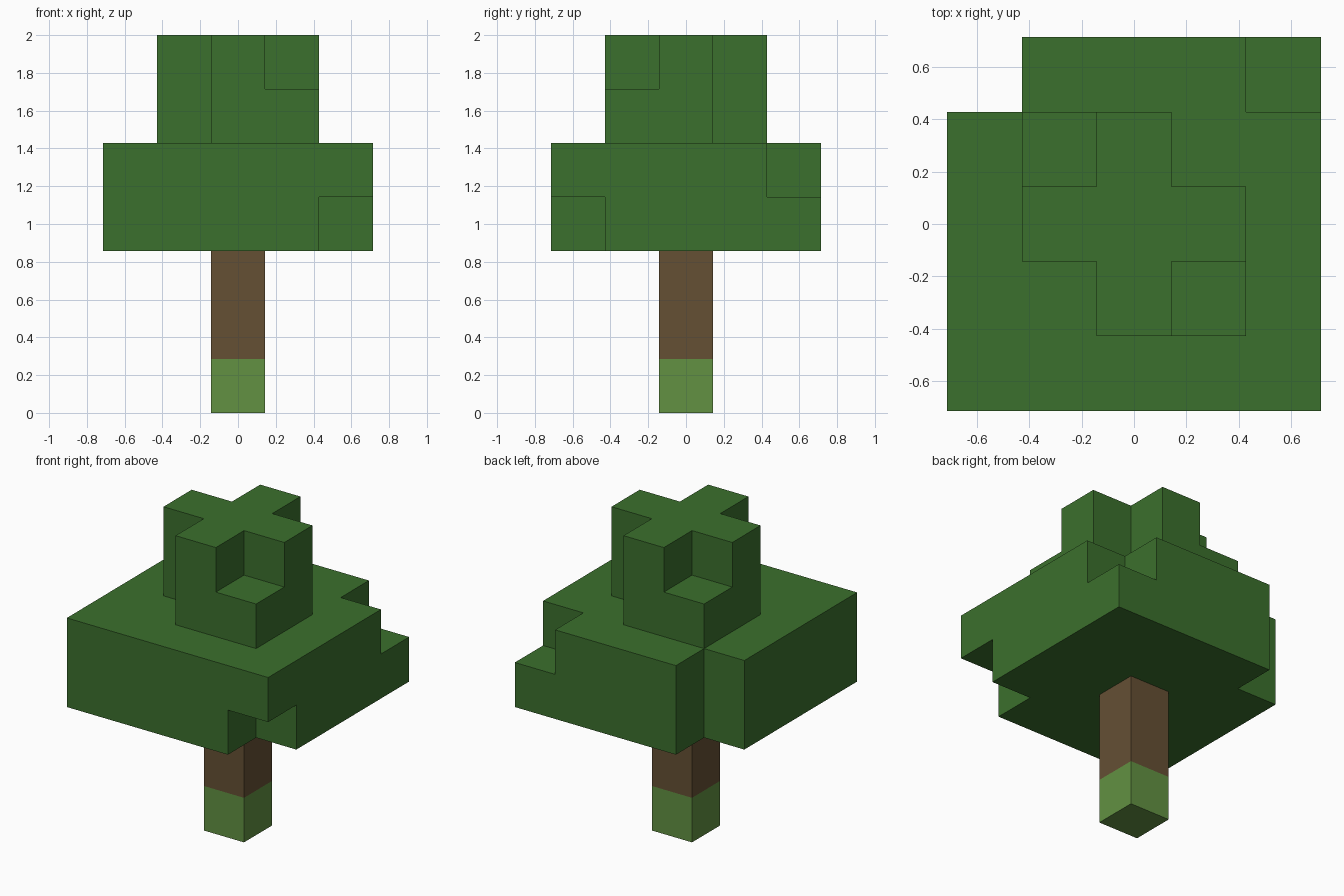
import bpy
import bmesh
from mathutils import Vector

cube = bpy.data.objects.get("Cube")
if cube:
    bpy.data.objects.remove(cube, do_unlink=True)

U = 2 / 7  # edge length of one block


def make_material(name, rgb):
    mat = bpy.data.materials.new(name)
    mat.use_nodes = True
    mat.diffuse_color = (*rgb, 1)
    bsdf = next(n for n in mat.node_tree.nodes if n.type == 'BSDF_PRINCIPLED')
    bsdf.inputs["Base Color"].default_value = (*rgb, 1)
    return mat


def slab(radius, layers, missing=()):
    """Square layers of blocks around the trunk axis, minus some blocks."""
    span = range(-radius, radius + 1)
    return {(x, y, z) for x in span for y in span for z in layers} - set(missing)


leaf = make_material("leaf green", (0.044, 0.162, 0.026))
bark = make_material("bark brown", (0.130, 0.080, 0.034))
grass = make_material("grass green", (0.122, 0.283, 0.054))

# Each part is a set of blocks on a shared grid; canopy corners are chipped
parts = {
    "trunk_base": (grass, slab(0, [0])),
    "trunk": (bark, slab(0, [1, 2])),
    "lower_canopy": (leaf, slab(2, [3, 4], [
        (-2, 2, 3), (-2, 2, 4), (2, 2, 4), (2, -2, 3)])),
    "upper_canopy": (leaf, slab(1, [5, 6], [
        (-1, -1, 5), (-1, -1, 6), (1, 1, 5), (1, 1, 6),
        (-1, 1, 6), (1, -1, 6)])),
}
filled = set().union(*(cells for _, cells in parts.values()))
DIRECTIONS = [Vector(s * (i == a) for i in range(3))
              for a in range(3) for s in (-1, 1)]


def build_part(name, mat, cells):
    """Make a face only where a block side is open to the air."""
    bm = bmesh.new()
    for cell in sorted(cells):
        centre = Vector(cell) + Vector((0, 0, 0.5))
        for n in DIRECTIONS:
            if tuple(int(c) for c in Vector(cell) + n) in filled:
                continue
            u = Vector((n.y, n.z, n.x))
            v = n.cross(u)
            corners = [(-1, -1), (1, -1), (1, 1), (-1, 1)]
            bm.faces.new([bm.verts.new((centre + (n + u * a + v * b) / 2) * U)
                          for a, b in corners])
    bmesh.ops.remove_doubles(bm, verts=bm.verts, dist=U / 100)
    mesh = bpy.data.meshes.new(name)
    bm.to_mesh(mesh)
    bm.free()
    mesh.materials.append(mat)
    bpy.context.collection.objects.link(bpy.data.objects.new(name, mesh))


for part_name, (material, blocks) in parts.items():
    build_part(part_name, material, blocks)
